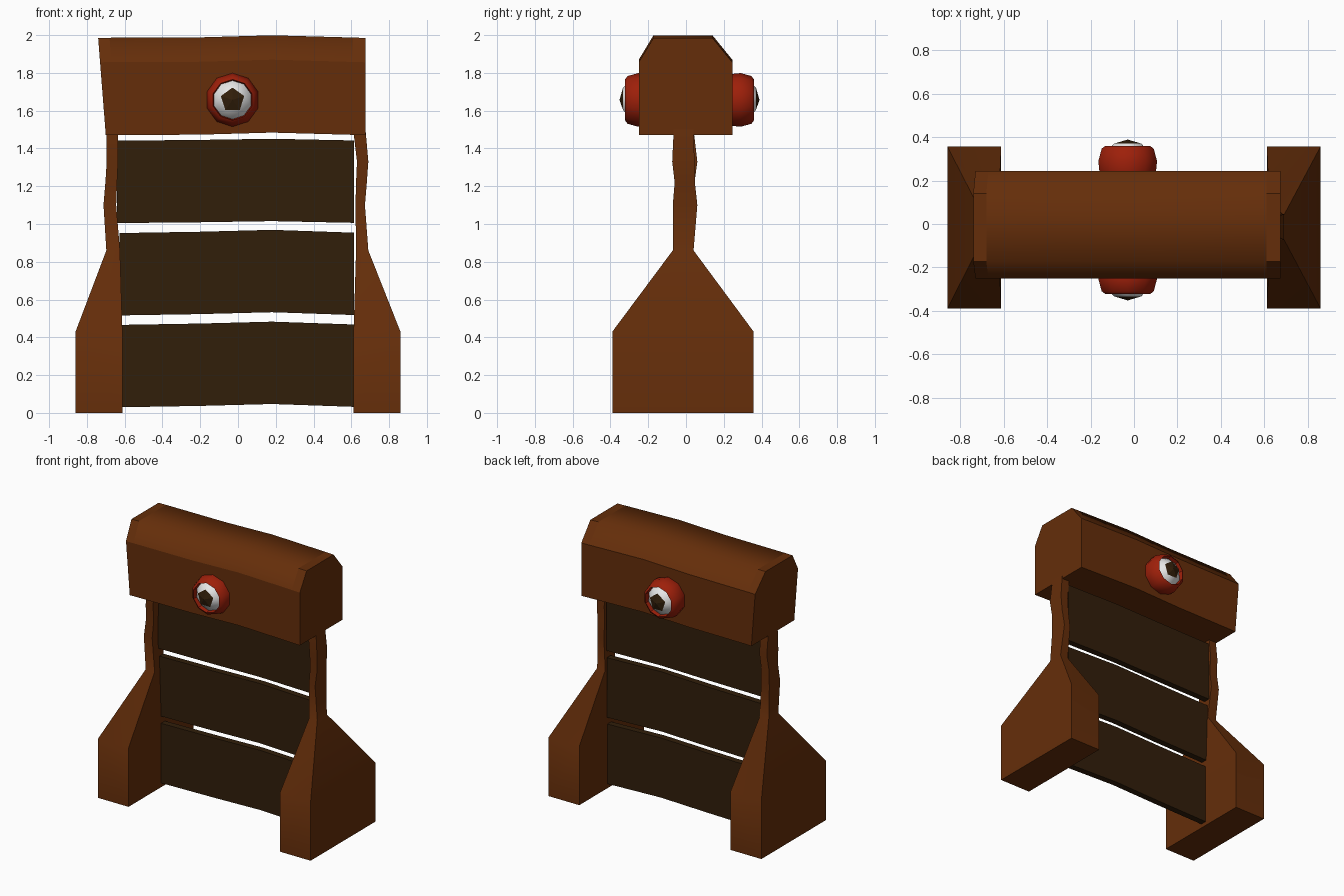
import bpy, bmesh, math
from mathutils import Matrix

cube = bpy.data.objects.get("Cube")
if cube:
    bpy.data.objects.remove(cube, do_unlink=True)


def material(name, rgb):
    m = bpy.data.materials.new(name)
    m.use_nodes = True
    m.diffuse_color = (*rgb, 1)
    m.node_tree.nodes["Principled BSDF"].inputs["Base Color"].default_value = (*rgb, 1)
    return m


brown = material("warm brown wood", (0.13, 0.027, 0.003))
dark = material("dark brown wood", (0.031, 0.013, 0.003))
red = material("red", (0.34, 0.014, 0.003))
white = material("white", (0.8, 0.8, 0.8))


def finish(bm, name, *mats):
    bmesh.ops.recalc_face_normals(bm, faces=bm.faces[:])
    mesh = bpy.data.meshes.new(name)
    bm.to_mesh(mesh)
    bm.free()
    for m in mats:
        mesh.materials.append(m)
    obj = bpy.data.objects.new(name, mesh)
    bpy.context.collection.objects.link(obj)
    return obj


def loft(name, rings, mat, smooth_rule=None):
    """Skin a row of matching closed sections and cap both ends."""
    bm = bmesh.new()
    loops = [[bm.verts.new(p) for p in ring] for ring in rings]
    n = len(loops[0])
    for s, (a, b) in enumerate(zip(loops, loops[1:])):
        for i in range(n):
            j = (i + 1) % n
            f = bm.faces.new((a[i], a[j], b[j], b[i]))
            f.smooth = bool(smooth_rule and smooth_rule(s, i))
    bm.faces.new(loops[0])
    bm.faces.new(loops[-1])
    return finish(bm, name, mat)


def soften(obj):
    """Smooth along the length while keeping the long corners crisp."""
    bpy.ops.object.select_all(action="DESELECT")
    obj.select_set(True)
    bpy.context.view_layer.objects.active = obj
    bpy.ops.object.shade_smooth_by_angle(angle=math.radians(45))


# Side posts: broad feet tapering to thin, wavy uprights
heights = [0, 0.43, 0.86, 1.10, 1.22, 1.33, 1.50]
fronts = [-0.39, -0.39, -0.07, -0.07, -0.06, -0.073, -0.065]
backs = {"left": [0.358, 0.358, 0.04, 0.06, 0.047, 0.045, 0.04],
         "right": [0.358, 0.358, 0.04, 0.055, 0.045, 0.06, 0.04]}
inner = {"left": [0.612, 0.612, 0.625, 0.622, 0.625, 0.63, 0.61],
         "right": [0.612, 0.612, 0.625, 0.645, 0.64, 0.635, 0.635]}
outer = {"left": [0.86, 0.86, 0.69, 0.672, 0.682, 0.69, 0.675],
         "right": [0.86, 0.86, 0.697, 0.712, 0.702, 0.695, 0.695]}
for side, s in (("left", 1), ("right", -1)):
    rings = [[(s * i, f, z), (s * o, f, z), (s * o, b, z), (s * i, b, z)]
             for z, f, b, i, o in zip(heights, fronts, backs[side], inner[side], outer[side])]
    soften(loft(side + "_post", rings, brown))

# Three thin, slightly bowed planks between the posts
bow = [0, 0.007, 0.017, 0.002]
for name, base, left_end, front in (("lower", 0.03, -0.615, -0.013),
                                    ("middle", 0.516, -0.627, -0.01),
                                    ("upper", 1.005, -0.64, -0.008)):
    back = front + 0.046
    rings = []
    for x, rise in zip((left_end, -0.2, 0.18, 0.615), bow):
        if name == "upper":
            rise *= 0.6
        z0, z1 = base + rise, base + 0.436 + rise
        rings.append([(x, front, z0), (x, back, z0), (x, back, z1), (x, front, z1)])
    soften(loft(name + "_plank", rings, dark))

# Heavy top beam with chamfered upper edges and a leaning end
section = [(-0.25, 1.47), (0.245, 1.47), (0.245, 1.856), (0.14, 1.985), (-0.172, 1.985), (-0.25, 1.856)]
rings = []
for x, rise in ((-0.70, 0), (-0.64, 0.001), (-0.2, 0.003), (0.18, 0.014), (0.61, 0.002), (0.675, 0)):
    lean = 0.04 if x < -0.6 else 0
    rings.append([(x - lean * (z - 1.47) / 0.51, y, z + rise) for y, z in section])
loft("top_beam", rings, brown, lambda s, i: 0 < s < 4 and i in (2, 3, 4))

# Round eyes in red sockets, one on each face of the beam
for label, s, reach in (("front", -1, -0.037), ("back", 1, 0)):
    # local z points outward, local y points up
    place = Matrix.Translation((-0.029, 0, 1.657)) @ Matrix(
        ((-s, 0, 0, 0), (0, 0, s, 0), (0, 1, 0, 0), (0, 0, 0, 1)))
    profile = [(0.12, 0.19), (0.137, 0.24), (0.142, 0.29), (0.126, 0.347), (0.108, 0.36), (0.1, 0.32)]
    rings = [[place @ Matrix.Rotation(math.tau * k / 10, 4, "Z") @ Matrix.Translation((0, r, d + reach))
              for k in range(10)] for r, d in profile]
    loft(label + "_eye_socket", [[m.translation for m in ring] for ring in rings], red,
         lambda i, k: i < 4)

    bm = bmesh.new()
    bmesh.ops.create_icosphere(bm, subdivisions=2, radius=0.124)
    ordered = sorted(bm.verts, key=lambda v: -v.co.z)
    turn = math.pi / 2 - math.atan2(ordered[1].co.y, ordered[1].co.x)
    pole = ordered[0]
    for f in bm.faces:
        f.material_index = int(pole in f.verts)
        f.smooth = pole not in f.verts
    bm.transform(place @ Matrix.Translation((0, 0, 0.265 + reach)) @ Matrix.Rotation(turn, 4, "Z"))
    finish(bm, label + "_eye", white, dark)
